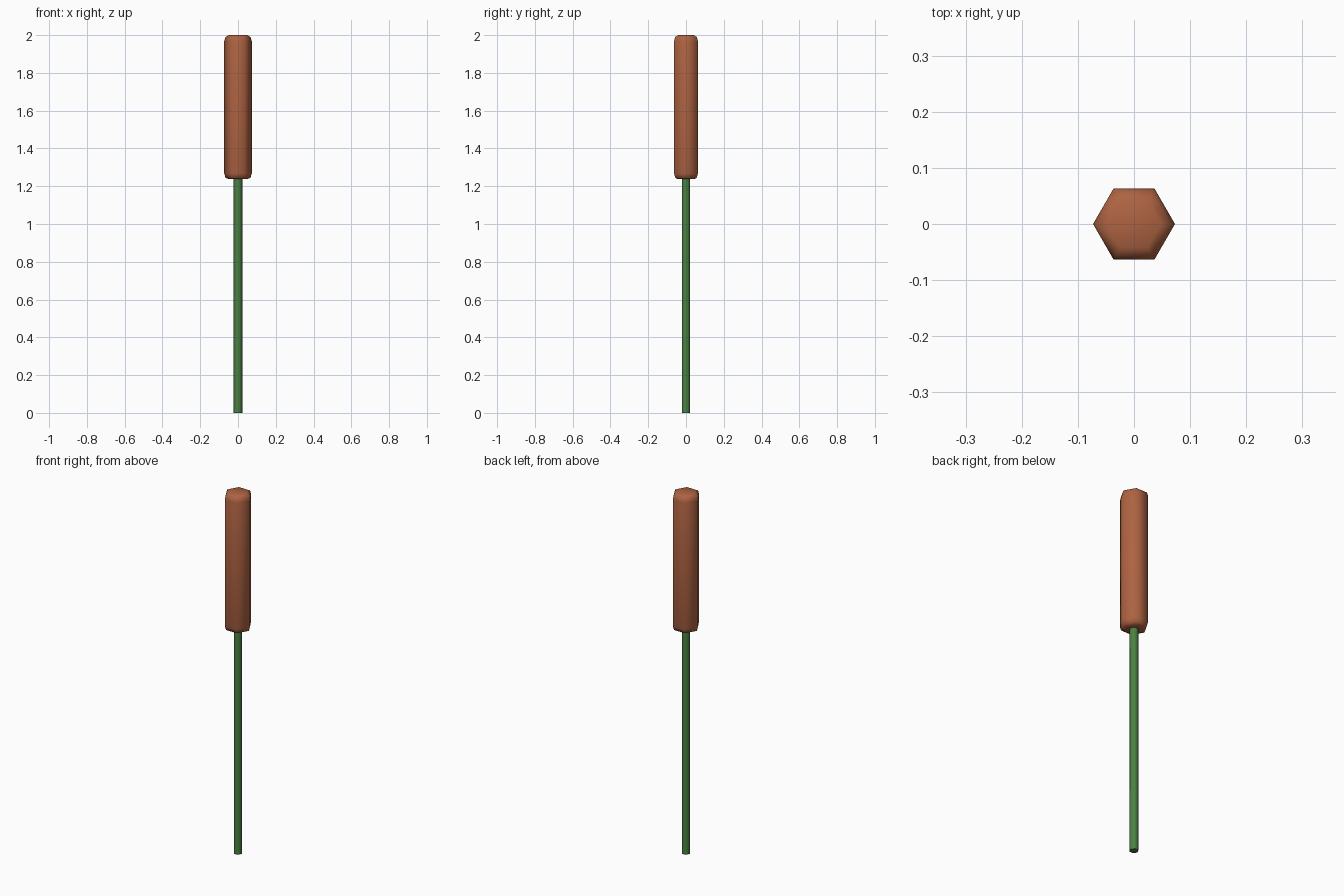
import bpy, bmesh, math

if "Cube" in bpy.data.objects:
    bpy.data.objects.remove(bpy.data.objects["Cube"])

SIDES = 6


def material(name, rgb):
    m = bpy.data.materials.new(name)
    m.diffuse_color = (*rgb, 1.0)
    m.use_nodes = True
    m.node_tree.nodes["Principled BSDF"].inputs["Base Color"].default_value = m.diffuse_color
    return m


def lathe(name, profile, mat, smooth_angle):
    """Six-sided solid of revolution from (radius, height) points, capped at both ends."""
    bm = bmesh.new()
    rings = []
    for r, z in profile:
        rings.append([bm.verts.new((r * math.cos(2 * math.pi * i / SIDES),
                                    r * math.sin(2 * math.pi * i / SIDES), z))
                      for i in range(SIDES)])
    for a, b in zip(rings, rings[1:]):
        for i in range(SIDES):
            j = (i + 1) % SIDES
            bm.faces.new((a[i], a[j], b[j], b[i]))
    bm.faces.new(rings[0][::-1])
    bm.faces.new(rings[-1])
    mesh = bpy.data.meshes.new(name)
    bm.to_mesh(mesh)
    bm.free()
    mesh.materials.append(mat)
    ob = bpy.data.objects.new(name, mesh)
    bpy.context.collection.objects.link(ob)
    bpy.ops.object.select_all(action='DESELECT')
    ob.select_set(True)
    bpy.context.view_layer.objects.active = ob
    bpy.ops.object.shade_smooth_by_angle(angle=math.radians(smooth_angle))
    return ob


brown = material("seed_brown", (0.42, 0.125, 0.055))
green = material("stem_green", (0.07, 0.22, 0.055))

# Thin reed stem, running a little way into the seed head
lathe("stem", [(0.023, 0.0), (0.023, 1.30)], green, 65)

# Plump seed head with rounded ends
lathe("seed_head",
      [(0.048, 1.237), (0.066, 1.245), (0.073, 1.268),
       (0.073, 1.967), (0.067, 1.99), (0.048, 2.0)], brown, 70)
